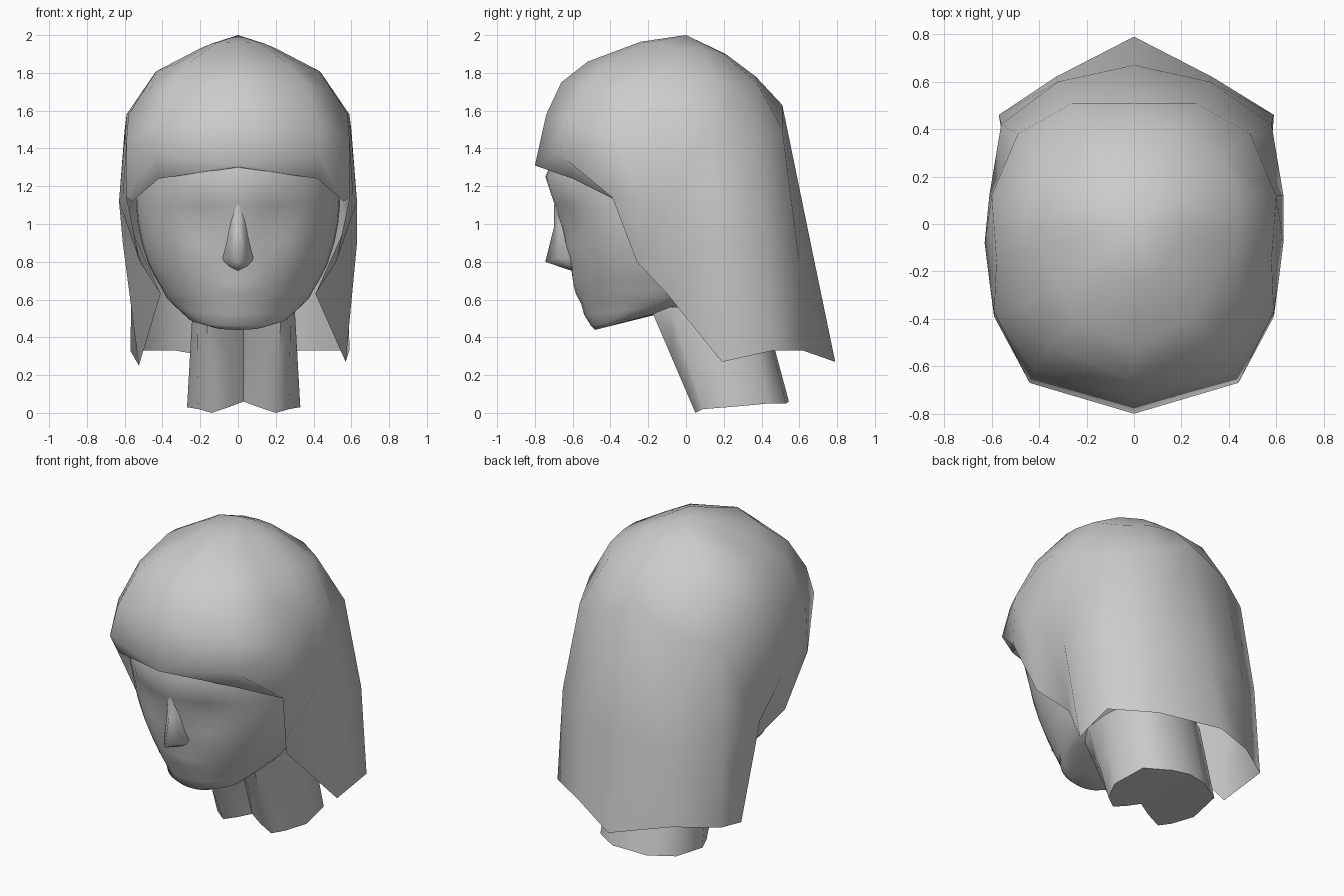
import bpy, bmesh, math
from mathutils import Vector

if "Cube" in bpy.data.objects:
    bpy.data.objects.remove(bpy.data.objects["Cube"])


def make(name, verts, faces, angle=60):
    """Half mesh -> mirrored, smooth-shaded object."""
    me = bpy.data.meshes.new(name)
    me.from_pydata(verts, [], faces)
    ob = bpy.data.objects.new(name, me)
    bpy.context.collection.objects.link(ob)
    m = ob.modifiers.new("mirror", 'MIRROR')
    m.use_clip = True
    m.merge_threshold = 0.002
    bpy.ops.object.select_all(action='DESELECT')
    ob.select_set(True)
    bpy.context.view_layer.objects.active = ob
    bpy.ops.object.modifier_apply(modifier="mirror")
    bm = bmesh.new()
    bm.from_mesh(ob.data)
    bmesh.ops.recalc_face_normals(bm, faces=bm.faces)
    bm.to_mesh(ob.data)
    bm.free()
    bpy.ops.object.shade_smooth_by_angle(angle=math.radians(angle))
    return ob


def strips(rows):
    """Quads joining equal-length rows of points."""
    n = len(rows[0])
    verts = [p for r in rows for p in r]
    faces = [(i * n + j, i * n + j + 1, (i + 1) * n + j + 1, (i + 1) * n + j)
             for i in range(len(rows) - 1) for j in range(n - 1)]
    return verts, faces


# Hair: half shell of strands from hem to crown, front centre round to back centre
strands = [
    [(0, -.80, 1.31), (0, -.74, 1.58), (0, -.66, 1.75), (0, -.52, 1.86), (0, -.24, 1.965)],
    [(.44, -.67, 1.37), (.42, -.62, 1.55), (.36, -.52, 1.74), (.25, -.40, 1.86), (.11, -.20, 1.96)],
    [(.59, -.39, 1.14), (.59, -.37, 1.45), (.46, -.34, 1.72), (.32, -.25, 1.85), (.14, -.12, 1.955)],
    [(.52, -.26, .80), (.61, -.24, 1.15), (.58, -.15, 1.58), (.43, -.10, 1.81), (.20, -.05, 1.93)],
    [(.41, -.10, .63), (.63, -.08, 1.12), (.59, -.02, 1.58), (.44, .00, 1.80), (.20, .00, 1.93)],
    [(.57, .19, .27), (.63, .12, .90), (.60, .12, 1.50), (.43, .15, 1.78), (.20, .10, 1.92)],
    [(.59, .46, .33), (.58, .42, .90), (.49, .38, 1.45), (.36, .28, 1.73), (.17, .16, 1.90)],
    [(.33, .62, .33), (.32, .60, .80), (.26, .51, 1.50), (.20, .38, 1.74), (.10, .20, 1.90)],
    [(0, .79, .27), (0, .67, .85), (0, .51, 1.63), (0, .37, 1.78), (0, .21, 1.90)],
]
verts, faces = strips(strands)
top = len(verts)
verts.append((0, 0, 2))
faces += [(i * 5 + 4, (i + 1) * 5 + 4, top) for i in range(len(strands) - 1)]
# turned-under edge of the fringe
lip = len(verts)
verts += [(0, -.755, 1.30), (.42, -.60, 1.24), (.56, -.36, 1.12)]
faces += [(i * 5, (i + 1) * 5, lip + i + 1, lip + i) for i in range(2)]
hair = make("hair", verts, faces, angle=66)
# left side hangs a little closer to the neck
for v in hair.data.vertices:
    if v.co.x < -.4 and v.co.z < .5:
        v.co.x += .045 if v.co.y < .3 else .02
        v.co.z -= .02 if v.co.y < .3 else 0
    elif v.co.x < -.5 and v.co.z < .95 and v.co.y > 0:
        v.co.x += .02

# Head: rings of (front z, back z, half width, front y, back y)
rings = [
    (.44, .47, .13, -.48, -.36), (.46, .54, .26, -.50, -.08),
    (.52, .58, .33, -.525, .02), (.58, .63, .38, -.545, .10),
    (.63, .67, .40, -.565, .18), (.68, .72, .43, -.58, .25),
    (.78, .80, .475, -.61, .30), (.90, .90, .51, -.645, .35),
    (1.00, 1.00, .53, -.67, .37), (1.10, 1.10, .54, -.695, .39),
    (1.25, 1.25, .545, -.745, .40), (1.45, 1.45, .51, -.66, .36),
    (1.68, 1.68, .38, -.54, .28), (1.82, 1.82, .18, -.34, .15),
]


def blob(x, z, cx, cz, sx, sz):
    return math.exp(-((x - cx) / sx) ** 2 - ((z - cz) / sz) ** 2)


rows = []
N = 22
for zf, zb, w, fy, by in rings:
    row = []
    mid = max(-.12, fy) if by > 0 else (fy + by) / 2
    for k in range(N + 1):
        a = math.pi * k / N
        c = math.cos(a)
        y = mid + (fy - mid) * c if c > 0 else mid + (by - mid) * -c
        x = w * math.sin(a) if 0 < k < N else 0
        z = zf + (zb - zf) * (y - fy) / (by - fy)
        # eye sockets in, lips and chin out
        if c > 0:
            y += .035 * blob(x, z, .2, 1.0, .12, .1)
            y -= .02 * blob(x, z, 0, .65, .12, .06) + .015 * blob(x, z, 0, .53, .13, .05)
        row.append((x, y, z))
    rows.append(row)
verts, faces = strips(rows)
faces += [tuple(range(N + 1)), tuple(len(verts) - 1 - k for k in range(N + 1))]
make("head", verts, faces, angle=70)

# Nose: soft half wedge running into the face
nose = [[(0, -.70, 1.10), (.03, -.67, 1.10), (.06, -.60, 1.10)],
        [(0, -.70, .98), (.035, -.67, .98), (.08, -.59, .98)],
        [(0, -.745, .80), (.05, -.68, .82), (.10, -.57, .82)],
        [(0, -.60, .75), (.05, -.60, .775), (.09, -.56, .79)]]
make("nose", *strips(nose), angle=120)

# Neck: tube with two front tendons, capped underneath, slightly off centre
bottom = [(0, .10, .06), (.08, .07, .03), (.17, .05, 0), (.24, .09, .02),
          (.30, .22, .03), (.27, .44, .05), (.12, .53, .05), (0, .545, .06)]
upper = [(0, -.14, .56), (.08, -.17, .56), (.20, -.19, .56), (.25, -.08, .56),
         (.27, .10, .56), (.25, .33, .56), (.12, .40, .56), (0, .41, .56)]
mid = [tuple(Vector(b).lerp(Vector(u), .5)) for b, u in zip(bottom, upper)]
mid[0] = (0, mid[0][1] + .04, mid[0][2])
verts, faces = strips([bottom, mid, upper])
faces.append(tuple(range(len(bottom))))
make("neck", verts, faces, angle=60).location.x = .03
